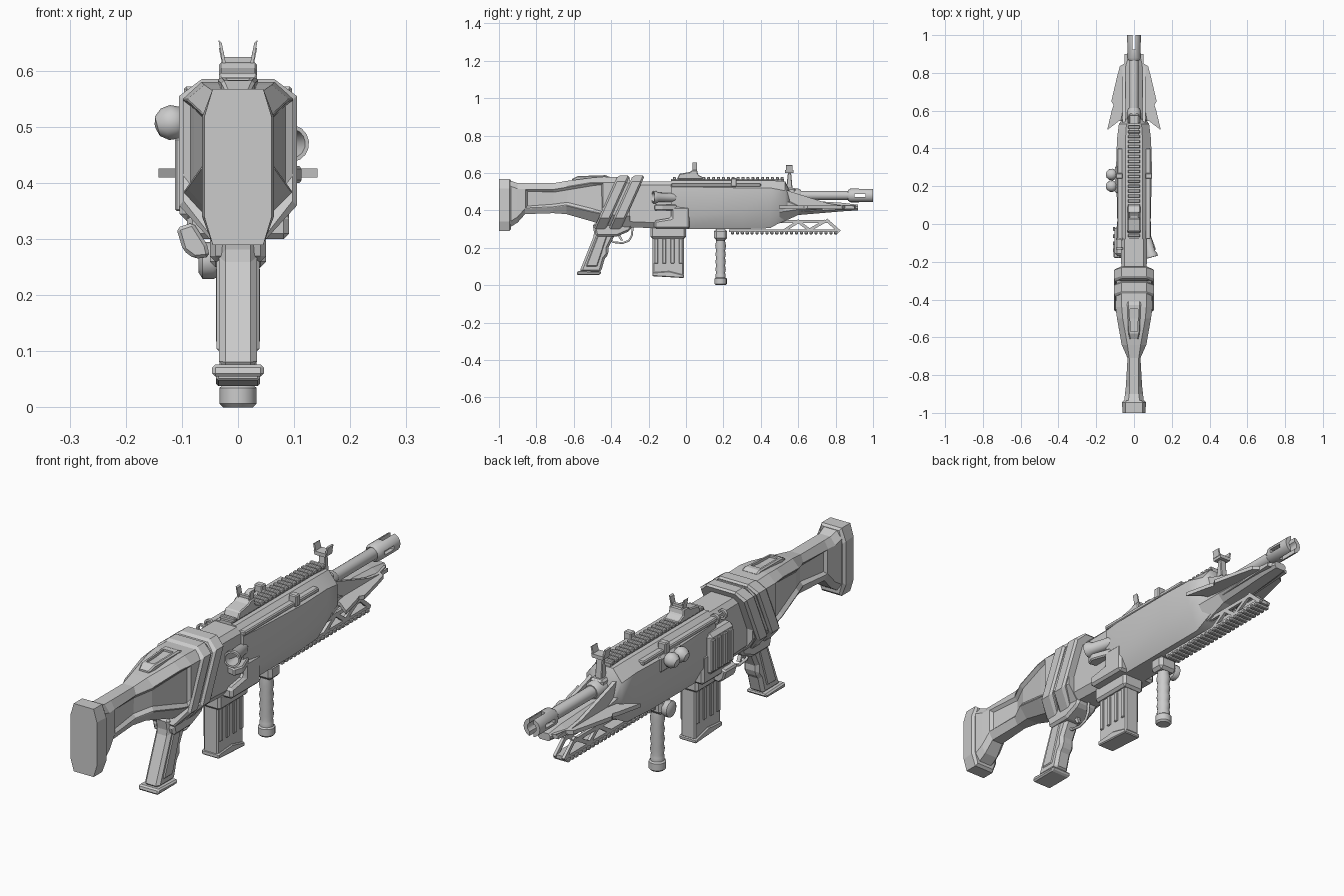
import bpy, bmesh
from math import pi, cos, sin
from mathutils import Vector, Matrix


def finish(name, bm, smooth=False, bevel=0):
    bmesh.ops.recalc_face_normals(bm, faces=bm.faces[:])
    me = bpy.data.meshes.new(name)
    bm.to_mesh(me)
    bm.free()
    ob = bpy.data.objects.new(name, me)
    bpy.context.collection.objects.link(ob)
    if bevel:
        m = ob.modifiers.new("bevel", 'BEVEL')
        m.width, m.segments = bevel, 1
    if smooth:
        bpy.ops.object.select_all(action='DESELECT')
        ob.select_set(True)
        bpy.context.view_layer.objects.active = ob
        bpy.ops.object.shade_smooth_by_angle(angle=0.6)
    return ob


def mirror(ob):
    m = ob.modifiers.new("mirror", 'MIRROR')
    m.use_axis[0] = True
    return ob


def array(ob, n, dy):
    m = ob.modifiers.new("array", 'ARRAY')
    m.count, m.use_relative_offset, m.use_constant_offset = n, False, True
    m.constant_offset_displace = (0, dy, 0)
    return ob


def prism(name, pts, a, b, axis='x', bevel=0):
    """Extrude an outline: axis x -> (y,z), y -> (x,z), z -> (x,y)."""
    put = {'x': lambda p, d: (d, p[0], p[1]), 'y': lambda p, d: (p[0], d, p[1]),
           'z': lambda p, d: (p[0], p[1], d)}[axis]
    bm = bmesh.new()
    lo = [bm.verts.new(put(p, a)) for p in pts]
    hi = [bm.verts.new(put(p, b)) for p in pts]
    bm.faces.new(lo)
    bm.faces.new(hi)
    for i in range(len(pts)):
        j = (i + 1) % len(pts)
        bm.faces.new((lo[i], lo[j], hi[j], hi[i]))
    return finish(name, bm, bevel=bevel)


def box(name, x0, x1, y0, y1, z0, z1, bevel=0):
    return prism(name, [(y0, z0), (y1, z0), (y1, z1), (y0, z1)], x0, x1, bevel=bevel)


def bridge(name, rings, smooth=False, closed=False, inset=None):
    bm = bmesh.new()
    vs = [[bm.verts.new(p) for p in r] for r in rings]
    n = len(vs[0])
    picked = {}
    pairs = list(zip(vs, vs[1:])) + ([(vs[-1], vs[0])] if closed else [])
    for k, (a, b) in enumerate(pairs):
        for i in range(n):
            f = bm.faces.new((a[i], a[(i + 1) % n], b[(i + 1) % n], b[i]))
            if inset and k in inset[0] and i in inset[1]:
                picked.setdefault(i, []).append(f)
    if not closed:
        bm.faces.new(vs[0])
        bm.faces.new(vs[-1])
    bmesh.ops.recalc_face_normals(bm, faces=bm.faces[:])
    for group in picked.values():
        bmesh.ops.inset_region(bm, faces=group, thickness=0.004, depth=0)
        bmesh.ops.inset_region(bm, faces=group, thickness=0.014, depth=-0.012)
    return finish(name, bm, smooth)


def loft(name, sections, smooth=False, inset=None):
    """Octagon sections (y, half width, bottom, top, flat bottom half, flat top half, low corner, high corner)."""
    rings = []
    for y, w, zb, zt, fb, ft, cb, ct in sections:
        right = [(fb, zb), (w, zb + cb), (w, zt - ct), (ft, zt)]
        rings.append([(x, y, z) for x, z in right] + [(-x, y, z) for x, z in reversed(right)])
    return bridge(name, rings, smooth, inset=inset)


def lathe(name, prof, loc, axis, seg=16, closed=False):
    rot = Vector((0, 0, 1)).rotation_difference(Vector(axis)).to_matrix()
    rings = [[Vector(loc) + rot @ Vector((r * cos(2 * pi * i / seg), r * sin(2 * pi * i / seg), h))
              for i in range(seg)] for r, h in prof]
    return bridge(name, rings, True, closed)


def cut(ob, cutter):
    m = ob.modifiers.new("cut", 'BOOLEAN')
    m.operation, m.object, m.solver = 'DIFFERENCE', cutter, 'EXACT'
    bpy.ops.object.select_all(action='DESELECT')
    bpy.context.view_layer.objects.active = ob
    bpy.ops.object.modifier_apply(modifier=m.name)
    bpy.data.objects.remove(cutter)


# Stock: butt pad, neck and cheek with recessed side panels
loft("butt_pad", [(-1, .06, .29, .568, .045, .045, .05, .05), (-.945, .064, .29, .568, .045, .045, .05, .05),
                  (-.935, .055, .30, .56, .04, .04, .05, .05)])
loft("stock", [(-.94, .052, .31, .56, .03, .03, .03, .03), (-.9, .048, .335, .545, .03, .025, .03, .03),
               (-.86, .043, .38, .545, .025, .025, .03, .03), (-.71, .034, .385, .545, .02, .025, .03, .03),
               (-.64, .065, .38, .557, .03, .035, .045, .03), (-.5, .09, .34, .575, .045, .06, .05, .025),
               (-.44, .098, .32, .58, .05, .065, .06, .03), (-.3, .092, .31, .575, .05, .065, .06, .03)],
     inset=((2, 3, 4, 5), (1, 5)))
cheek = loft("cheek_riser", [(-.61, .022, .54, .568, .022, .018, .01, .005), (-.58, .03, .54, .583, .03, .025, .01, .005),
                             (-.43, .036, .54, .588, .036, .03, .01, .005), (-.41, .036, .54, .58, .036, .03, .01, .005)])
cut(cheek, prism("cheek_cut", [(-.018, -.57), (.018, -.57), (.022, -.45), (-.022, -.45)], .575, .6, 'z'))

# Slanted bands round the stock front
for k, y in enumerate((-.49, -.41)):
    rings = []
    for d, g in ((0, 0), (.01, .008), (.055, .008), (.065, 0)):
        w, zb, zt = .097 + g, .308 - g, .577 + g
        out = [(.05, zb), (w, zb + .06), (w, zt - .03), (.065, zt)]
        out += [(-a, b) for a, b in reversed(out)]
        rings.append([(a, y + d + (b - .308) * .45, b) for a, b in out])
    bridge("stock_band_%d" % k, rings)

# Receiver and fore body
loft("receiver", [(-.31, .066, .31, .555, .045, .05, .03, .02), (-.05, .07, .30, .555, .045, .05, .03, .02)])
loft("fore_body", [(-.08, .08, .30, .56, .05, .045, .06, .035), (0, .088, .30, .56, .05, .045, .07, .035),
                   (.3, .095, .30, .56, .05, .045, .09, .04), (.45, .09, .305, .56, .045, .045, .1, .04),
                   (.53, .08, .35, .555, .04, .04, .07, .05), (.555, .06, .38, .50, .03, .03, .04, .05)], smooth=True)
mirror(prism("lower_receiver_plate", [(-.17, .30), (.02, .30), (.02, .42), (-.08, .42), (-.08, .36), (-.17, .345)],
             .04, .091, bevel=.01))
mirror(box("side_strip", .06, .088, -.08, .4, .527, .545, .004))
mirror(box("strip_latch", .06, .096, .24, .27, .525, .572, .004))

# Left cover with ribs, block below it, and lugs
box("left_cover", -.104, -.05, -.17, -.01, .33, .5, .015)
array(box("cover_rib", -.112, -.1, -.15, -.13, .35, .48, .003), 4, .038)
prism("left_release", [(-.11, .32), (-.098, .28), (-.078, .265), (-.05, .268), (-.055, .29), (-.08, .33)], -.18, -.1, 'y', .006)
for k, y in enumerate((-.13, -.08)):
    lathe("left_lug_%d" % k, [(.012, -.006), (.02, -.006), (.02, .006), (.012, .006)], (-.075, y, .535), (0, 1, 0), 12, True)

# Twin rounded lamps on the left
box("lamp_mount", -.1, -.06, .16, .31, .46, .53, .01)
for k, y in enumerate((.2, .262)):
    lathe("lamp_%d" % k, [(.012, 0), (.014, .022), (.024, .028), (.031, .043), (.029, .06), (.018, .074), (.004, .078)],
          (-.072, y, .52), (-.95, 0, -.25), 12)

# Ejection cup on the right
lathe("ejection_cup", [(.018, 0), (.024, .02), (.025, .1), (.033, .115), (.033, .13), (.026, .13), (.02, .06), (.004, .05)],
      (.062, -.05, .468), (.26, -1, .02), 16)
prism("case_deflector", [(.06, -.16), (.10, -.17), (.115, -.13), (.085, -.05), (.06, -.05)], .40, .43, 'z', .005)

# Barrel and slotted muzzle
lathe("barrel", [(.024, .45), (.024, .88), (.02, .9)], (0, 0, .48), (0, 1, 0), 16)
lathe("barrel_collar", [(.036, .5), (.036, .6), (.028, .615)], (0, 0, .48), (0, 1, 0), 12)
muzzle = lathe("muzzle", [(.028, .865), (.037, .88), (.037, 1), (.02, 1), (.02, .88)], (0, 0, .48), (0, 1, 0), 16, True)
cut(muzzle, box("slot_a", -.009, .009, .925, 1.1, .4, .56))
cut(muzzle, box("slot_b", -.1, .1, .9, .96, .472, .488))

# Swept wings and keel under the barrel
loft("barrel_keel", [(.5, .078, .33, .52, .035, .03, .06, .06), (.6, .06, .375, .455, .03, .025, .03, .03),
                     (.84, .045, .395, .44, .025, .02, .015, .015), (.92, .028, .40, .43, .02, .02, .01, .01)])
mirror(prism("wing", [(.01, .92), (.04, .9), (.05, .85), (.075, .835), (.092, .77), (.12, .65), (.108, .63), (.118, .6),
                      (.142, .497), (.08, .545), (.01, .55)], .41, .426, 'z'))
fin = prism("upper_fin", [(.5, .525), (.56, .50), (.76, .437), (.84, .425), (.5, .415)], .045, .06)
mirror(fin)
mirror(prism("side_fin", [(.5, .41), (.62, .395), (.9, .408), (.9, .422), (.5, .43)], .03, .05))

# Top rail
box("top_rail_base", -.026, .026, -.08, .525, .55, .567)
array(box("top_rail_tooth", -.033, .033, -.07, -.054, .563, .579, .003), 23, .0262)

# Rear sight
prism("rear_sight_base", [(-.05, .565), (-.035, .595), (.02, .605), (.035, .615), (.06, .615), (.065, .59), (.095, .575),
                          (.095, .565)], -.034, .034, bevel=.004)
mirror(prism("rear_sight_ear", [(.02, .605), (.026, .605), (.035, .655), (.029, .65)], .035, .06, 'y'))
prism("rear_sight_plate", [(-.026, .6), (.026, .6), (.028, .625), (-.028, .625)], .042, .054, 'y')

# Front sight
box("front_sight_block", -.03, .03, .52, .585, .46, .52, .008)
prism("front_sight_post", [(.535, .51), (.57, .51), (.562, .6), (.545, .6)], -.015, .015, bevel=.003)
prism("front_sight_head", [(-.024, .6), (.024, .6), (.028, .615), (-.028, .615)], .53, .575, 'y')
mirror(prism("front_sight_ear", [(.02, .61), (.028, .61), (.034, .64), (.028, .643)], .535, .57, 'y'))

# Lower rail and its truss
box("lower_rail_base", -.026, .026, .23, .82, .283, .298)
array(box("lower_rail_tooth", -.033, .033, .24, .257, .272, .287, .003), 22, .0263)
for k, (a, b) in enumerate((((.5, .34), (.76, .34)), ((.755, .345), (.815, .292)), ((.53, .295), (.6, .34)),
                            ((.66, .295), (.60, .34)), ((.66, .295), (.74, .34)))):
    d = (Vector(b) - Vector(a)).normalized() * .008
    n = Vector((-d.y, d.x))
    a, b = Vector(a), Vector(b)
    mirror(prism("rail_strut_%d" % k, [a - d - n, b + d - n, b + d + n, a - d + n], .014, .026))

# Vertical foregrip with clamp and knob
lathe("foregrip", [(.026, 0), (.033, .007), (.033, .035), (.027, .04), (.027, .055), (.024, .065), (.028, .085), (.024, .105),
                   (.028, .125), (.024, .145), (.028, .165), (.024, .185), (.029, .21), (.024, .235), (.026, .27)],
      (0, .185, 0), (0, 0, 1), 16)
box("foregrip_clamp", -.042, .042, .15, .22, .24, .30, .012)
lathe("clamp_knob", [(.03, 0), (.033, .006), (.033, .025), (.022, .032)], (-.038, .185, .262), (-1, 0, 0), 12)

# Magazine and well
box("magazine_well", -.05, .05, -.19, 0, .25, .315, .01)
prism("magazine", [(-.178, .055), (-.012, .05), (-.012, .27), (-.178, .27)], -.033, .033, bevel=.006)
prism("magazine_foot", [(-.18, .048), (-.01, .038), (-.01, .055), (-.09, .075), (-.18, .068)], -.039, .039, bevel=.004)
mirror(array(box("magazine_rib", .03, .039, -.17, -.15, .115, .25, .003), 4, .044))

# Pistol grip
prism("pistol_grip", [(-.57, .07), (-.455, .07), (-.435, .14), (-.415, .165), (-.415, .20), (-.385, .26), (-.37, .33), (-.5, .33),
                      (-.49, .27)], -.034, .034, bevel=.012)
mirror(prism("grip_panel", [(-.535, .10), (-.475, .10), (-.42, .27), (-.47, .27)], .02, .038, bevel=.004))
prism("grip_foot", [(-.585, .055), (-.46, .055), (-.45, .072), (-.58, .077)], -.046, .046, bevel=.006)
prism("grip_yoke", [(-.49, .30), (-.48, .26), (-.37, .26), (-.3, .29), (-.28, .33), (-.45, .35)], -.05, .05, bevel=.01)

# Trigger and guard
prism("trigger", [(-.37, .30), (-.345, .30), (-.35, .265), (-.338, .24), (-.35, .24), (-.366, .265)], -.008, .008)
c = bpy.data.curves.new("trigger_guard", 'CURVE')
c.dimensions, c.bevel_depth, c.bevel_resolution = '3D', .006, 1
path = [(-.41, .25), (-.39, .23), (-.34, .225), (-.305, .238), (-.29, .265), (-.285, .31)]
s = c.splines.new('POLY')
s.points.add(len(path) - 1)
for p, (y, z) in zip(s.points, path):
    p.co = (0, y, z, 1)
bpy.context.collection.objects.link(bpy.data.objects.new("trigger_guard", c))
